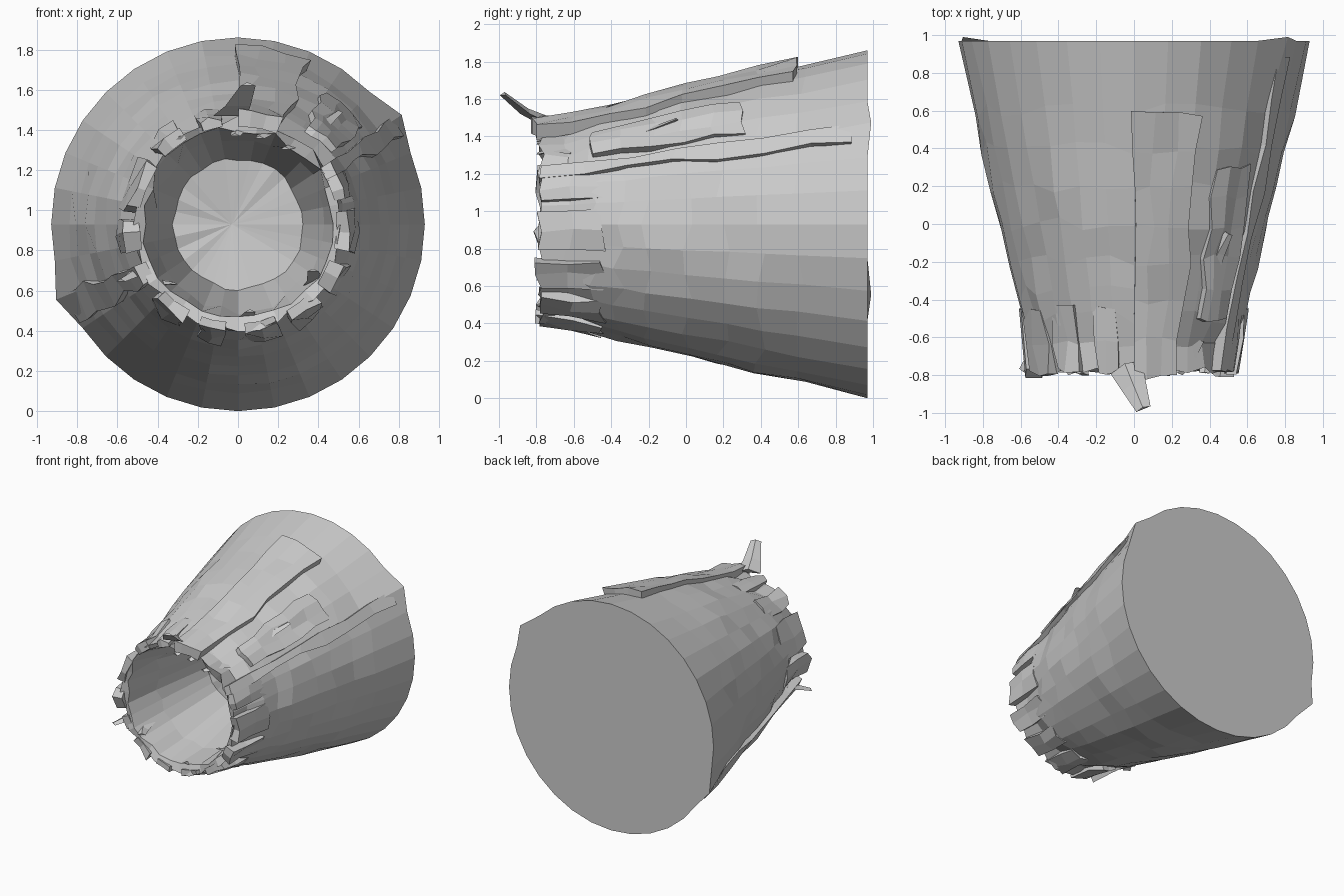
import bpy, bmesh, math, random
from mathutils import Vector

random.seed(4)
cube = bpy.data.objects.get("Cube")
if cube:
    bpy.data.objects.remove(cube)

SEGS = 32
MID = 0.93
TAPER = [(-0.8, 0.53), (-0.5, 0.58), (0.0, 0.71), (0.97, 0.93)]

wood = bpy.data.materials.new("grey wood")
wood.use_nodes = True
GREY = (0.6, 0.6, 0.6, 1)
wood.diffuse_color = GREY
wood.node_tree.nodes["Principled BSDF"].inputs["Base Color"].default_value = GREY


def radius(y):
    for (y0, r0), (y1, r1) in zip(TAPER, TAPER[1:]):
        if y <= y1:
            return r0 + (r1 - r0) * (y - y0) / (y1 - y0)
    return TAPER[-1][1]


def polar(r, degrees, y):
    a = math.radians(degrees)
    return Vector((r * math.cos(a), y, MID + r * math.sin(a)))


def jitter(amount):
    return random.uniform(-amount, amount)


def finish(bm, name):
    bmesh.ops.recalc_face_normals(bm, faces=bm.faces)
    mesh = bpy.data.meshes.new(name)
    bm.to_mesh(mesh)
    bm.free()
    mesh.materials.append(wood)
    obj = bpy.data.objects.new(name, mesh)
    bpy.context.collection.objects.link(obj)
    return obj


# Hollow tapered trunk: back rim, bark, broken front rim, cavity, cavity floor
def trunk():
    bm = bmesh.new()
    step = 360 / SEGS
    rows = []
    bark = [0.97, 0.6, 0.4, 0.2, 0.0, -0.2, -0.36, -0.49]
    for i, y in enumerate(bark):
        loose = 0 if i == 0 else 1
        ring = []
        for k in range(SEGS):
            r = radius(y) + loose * jitter(0.008)
            dy = loose * jitter(0.04)
            if i == 0 and k in (3, 18):          # two bark edges stick out at the back
                r, dy = r + 0.05, 0.02
            ring.append(bm.verts.new(polar(r, k * step, y + dy)))
        rows.append(ring)
    # front rim and cavity: depth, radius, jitter
    for y, r, j in [(-0.64, 0.525, 0.02), (-0.77, 0.515, 0.025), (-0.76, 0.475, 0.02),
                    (-0.45, 0.43, 0.02), (0.05, 0.325, 0.01)]:
        rows.append([bm.verts.new(polar(r + jitter(j), k * step, y + jitter(j)))
                     for k in range(SEGS)])
    for a, b in zip(rows, rows[1:]):
        for k in range(SEGS):
            n = (k + 1) % SEGS
            bm.faces.new((a[k], a[n], b[n], b[k]))
    bm.faces.new(rows[0])
    floor = bm.verts.new((-0.03, 0.09, 0.93))
    for k in range(SEGS):
        bm.faces.new((rows[-1][k], rows[-1][(k + 1) % SEGS], floor))
    finish(bm, "hollow_trunk")


# Raised strip of bark that follows the trunk; lift goes from front to back
def strip(name, a0, a1, y0, y1, lift0, lift1, cols=3, rows=5, rough=0.012, ragged=0.02):
    bm = bmesh.new()
    outer, inner = [], []
    for i in range(rows + 1):
        t = i / rows
        y = y0 + (y1 - y0) * t
        lift = lift0 + (lift1 - lift0) * t
        o, n = [], []
        for j in range(cols + 1):
            a = a0 + (a1 - a0) * j / cols + (jitter(2) if i < rows else 0)
            yy = y + jitter(ragged)
            o.append(bm.verts.new(polar(radius(yy) + lift + jitter(rough), a, yy)))
            n.append(bm.verts.new(polar(radius(yy) - 0.04, a, yy)))
        outer.append(o)
        inner.append(n)
    for grid in (outer, inner):
        for p, q in zip(grid, grid[1:]):
            for j in range(cols):
                bm.faces.new((p[j], p[j + 1], q[j + 1], q[j]))
    for i in (0, rows):
        for j in range(cols):
            bm.faces.new((outer[i][j], outer[i][j + 1], inner[i][j + 1], inner[i][j]))
    for j in (0, cols):
        for i in range(rows):
            bm.faces.new((outer[i][j], outer[i + 1][j], inner[i + 1][j], inner[i][j]))
    finish(bm, name)


# Bent splinter: a triangular root drawn out to a tip
def splinter(name, root, bend, tip, width):
    bm = bmesh.new()
    root, bend, tip = Vector(root), Vector(bend), Vector(tip)
    side = (tip - root).cross(Vector((0, 0, 1))).normalized() * width
    up = side.cross(tip - root).normalized() * width * 0.5
    rings = [[bm.verts.new(c + d * s) for d in (side, -side, up)]
             for c, s in ((root, 1.0), (bend, 0.75), (tip, 0.45))]
    for a, b in zip(rings, rings[1:]):
        for k in range(3):
            n = (k + 1) % 3
            bm.faces.new((a[k], a[n], b[n], b[k]))
    bm.faces.new(rings[0])
    bm.faces.new(rings[-1])
    finish(bm, name)


trunk()

# Long bark ridges along the top, upper left and lower right
strip("top_ridge", 66, 91, -0.81, 0.58, 0.04, 0.045, rows=7)
strip("side_ridge", 38, 56, -0.5, 0.3, 0.035, 0.015)
strip("left_bark_edge", 28, 35, -0.78, 0.9, 0.025, 0.02, cols=1, rows=7)
strip("right_bark_edge", 202, 212, -0.78, 0.9, 0.035, 0.02, cols=1, rows=7)

# Broken bark flaps around the front rim
flaps = [(-14, 8), (14, 26), (100, 112), (122, 138), (146, 172), (178, 194),
         (222, 240), (250, 262), (274, 292), (300, 316), (324, 340)]
for i, (a0, a1) in enumerate(flaps):
    strip(f"rim_flap_{i + 1}", a0, a1, -0.79, -0.45, random.uniform(0.0, 0.03), 0.005,
          cols=2, rows=2, rough=0.02, ragged=0.025)

# Loose splinters at the rim
splinter("top_splinter", (-0.04, -0.76, 1.47), (0.0, -0.86, 1.52), (0.05, -0.98, 1.62), 0.09)
splinter("right_splinter", polar(0.53, 205, -0.6), polar(0.58, 206, -0.7), polar(0.65, 206, -0.78), 0.06)
splinter("left_splinter", polar(0.62, 50, -0.25), polar(0.68, 49, -0.15), polar(0.75, 48, -0.05), 0.05)

# Jagged wood hanging into the mouth
for i, angle in enumerate((50, 68, 84, 215, 270, 320)):
    splinter(f"mouth_splinter_{i + 1}", polar(0.49, angle, -0.6),
             polar(0.48, angle + 4, -0.7), polar(0.44, angle + 8, -0.79), 0.06)
